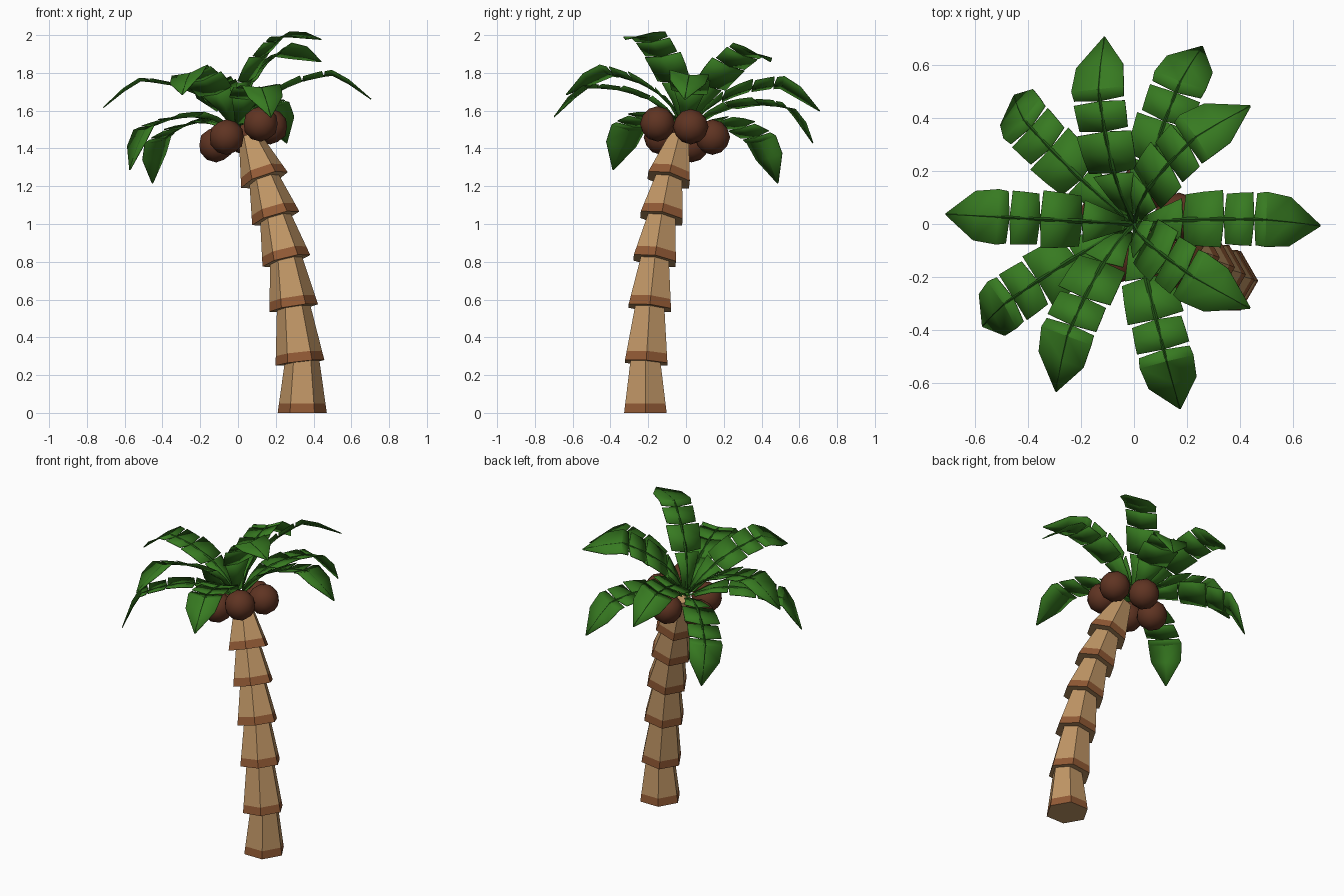
import bpy, bmesh, math
from mathutils import Vector, Matrix

if "Cube" in bpy.data.objects:
    bpy.data.objects.remove(bpy.data.objects["Cube"])


def material(name, rgb):
    m = bpy.data.materials.new(name)
    m.diffuse_color = (*rgb, 1)
    m.use_nodes = True
    m.node_tree.nodes["Principled BSDF"].inputs["Base Color"].default_value = m.diffuse_color
    return m


TAN = material("trunk tan", (0.52, 0.30, 0.13))
BAND = material("trunk band brown", (0.28, 0.10, 0.035))
NUT = material("coconut brown", (0.115, 0.034, 0.016))
LEAF = material("leaf green", (0.038, 0.195, 0.015))
RIB = material("rib dark green", (0.018, 0.10, 0.009))


def finish(bm, name, mats, matrix=Matrix(), smooth=None):
    bmesh.ops.recalc_face_normals(bm, faces=bm.faces)
    me = bpy.data.meshes.new(name)
    bm.to_mesh(me)
    bm.free()
    for m in mats:
        me.materials.append(m)
    ob = bpy.data.objects.new(name, me)
    ob.matrix_world = matrix
    bpy.context.collection.objects.link(ob)
    if smooth:
        bpy.ops.object.select_all(action='DESELECT')
        ob.select_set(True)
        bpy.context.view_layer.objects.active = ob
        bpy.ops.object.shade_smooth_by_angle(angle=math.radians(smooth))
    return ob


def loft(bm, rings):
    """Skin a list of closed rings and cap both ends."""
    vs = [[bm.verts.new(p) for p in ring] for ring in rings]
    n = len(vs[0])
    for k, (a, b) in enumerate(zip(vs, vs[1:])):
        for i in range(n):
            f = bm.faces.new((a[i], a[(i + 1) % n], b[(i + 1) % n], b[i]))
            f.material_index = 1 if k == 0 else 0
    bm.faces.new(vs[0][::-1])
    bm.faces.new(vs[-1])


# Trunk: six flaring hexagonal sections stacked along a leaning path
path = [Vector(p) for p in (
    (0.34, -0.215, 0.0), (0.328, -0.211, 0.265), (0.295, -0.192, 0.555),
    (0.256, -0.166, 0.805), (0.20, -0.13, 1.03), (0.14, -0.092, 1.233),
    (0.06, -0.035, 1.465))]
for i, (a, b) in enumerate(zip(path, path[1:])):
    axis = b - a
    rot = Vector((0, 0, 1)).rotation_difference(axis) if i else Matrix().to_quaternion()
    length = axis.length + (0.02 if i < 5 else 0)
    r0, r1 = 0.130, (0.09 - 0.003 * i if i < 5 else 0.058)
    t = 0.05 / length
    bm = bmesh.new()
    loft(bm, [[(r * math.cos(math.radians(60 * k)), r * math.sin(math.radians(60 * k)), z)
               for k in range(6)]
              for r, z in ((r0, 0), (r0 + (r1 - r0) * t, 0.05), (r1, length))])
    finish(bm, f"trunk_section_{i + 1}", [TAN, BAND],
           Matrix.Translation(a) @ rot.to_matrix().to_4x4())

# Coconuts: a ring of five under the crown
for i, p in enumerate(((0.12, -0.15, 1.53), (0.17, 0.025, 1.515), (0.04, 0.14, 1.46),
                       (-0.115, 0.03, 1.42), (-0.06, -0.13, 1.46))):
    bm = bmesh.new()
    bmesh.ops.create_icosphere(bm, subdivisions=2, radius=0.094)
    finish(bm, f"coconut_{i + 1}", [NUT], Matrix.Translation(p), smooth=50)

# Frond side profile (distance out, height) shared by every leaf
PROFILE = [(0.0, 0.0), (0.1, 0.12), (0.2, 0.2), (0.33, 0.255), (0.45, 0.282),
           (0.5, 0.288), (0.59, 0.24), (0.705, 0.16)]
CHORD = 13  # elevation of the tip seen from the root, degrees


def height(r):
    for (x0, z0), (x1, z1) in zip(PROFILE, PROFILE[1:]):
        if r <= x1:
            return z0 + (z1 - z0) * (r - x0) / (x1 - x0)
    return PROFILE[-1][1]


# Leaflet groups: stations along the rib with half widths
PIECES = [[(0.03, 0.025), (0.1, 0.05), (0.185, 0.08)],
          [(0.185, 0.096), (0.26, 0.104), (0.34, 0.109)],
          [(0.34, 0.096), (0.40, 0.1), (0.455, 0.102)],
          [(0.455, 0.099), (0.5, 0.105), (0.59, 0.094), (0.705, 0.003)]]


def rot(deg, axis):
    return Matrix.Rotation(math.radians(deg), 4, axis)


def frond(n, azimuth, pitch, roll):
    # roll turns the leaf about the line from root to tip
    mat = (Matrix.Translation((0, 0, 1.5)) @ rot(azimuth, 'Z') @ rot(-pitch - CHORD, 'Y')
           @ rot(roll, 'X') @ rot(CHORD, 'Y'))
    # blade: shallow V section, notched between leaflet groups
    bm = bmesh.new()
    for piece in PIECES:
        rows = []
        for k, (r, w) in enumerate(piece):
            e = r
            if k == 0:
                e += 0.008
            elif k == len(piece) - 1 and r < 0.69:
                e -= 0.008
            rows.append([bm.verts.new((x, y, height(r) + 0.14 * abs(y)))
                         for x, y in ((e, -w), (r, 0), (e, w))])
        for a, b in zip(rows, rows[1:]):
            for i in range(2):
                bm.faces.new((a[i], b[i], b[i + 1], a[i + 1]))
    blade = finish(bm, f"frond_blade_{n}", [LEAF], mat, smooth=25)
    s = blade.modifiers.new("thickness", 'SOLIDIFY')
    s.thickness, s.offset = 0.005, 0
    # rib: thin tapering ridge on the upper side
    bm = bmesh.new()
    rings = []
    for r, z in PROFILE:
        w = 0.011 - 0.010 * r
        rings.append([(r, -w, z + 0.002), (r, 0, z + w), (r, w, z + 0.002), (r, 0, z)])
    loft(bm, rings)
    for f in bm.faces:
        f.material_index = 0
    finish(bm, f"frond_rib_{n}", [RIB], mat)


# Crown: ten fronds (azimuth, pitch, roll)
for n, spec in enumerate(((-0.5, 0, -7), (45.5, 17, -22), (69, -18.5, -10), (99, -5, -18),
                          (133, -36, -12), (177, -3.5, 0), (214, -30, 8), (245, 2, 17),
                          (284, -7.5, 2), (324, 28.5, 10)), 1):
    frond(n, *spec)
